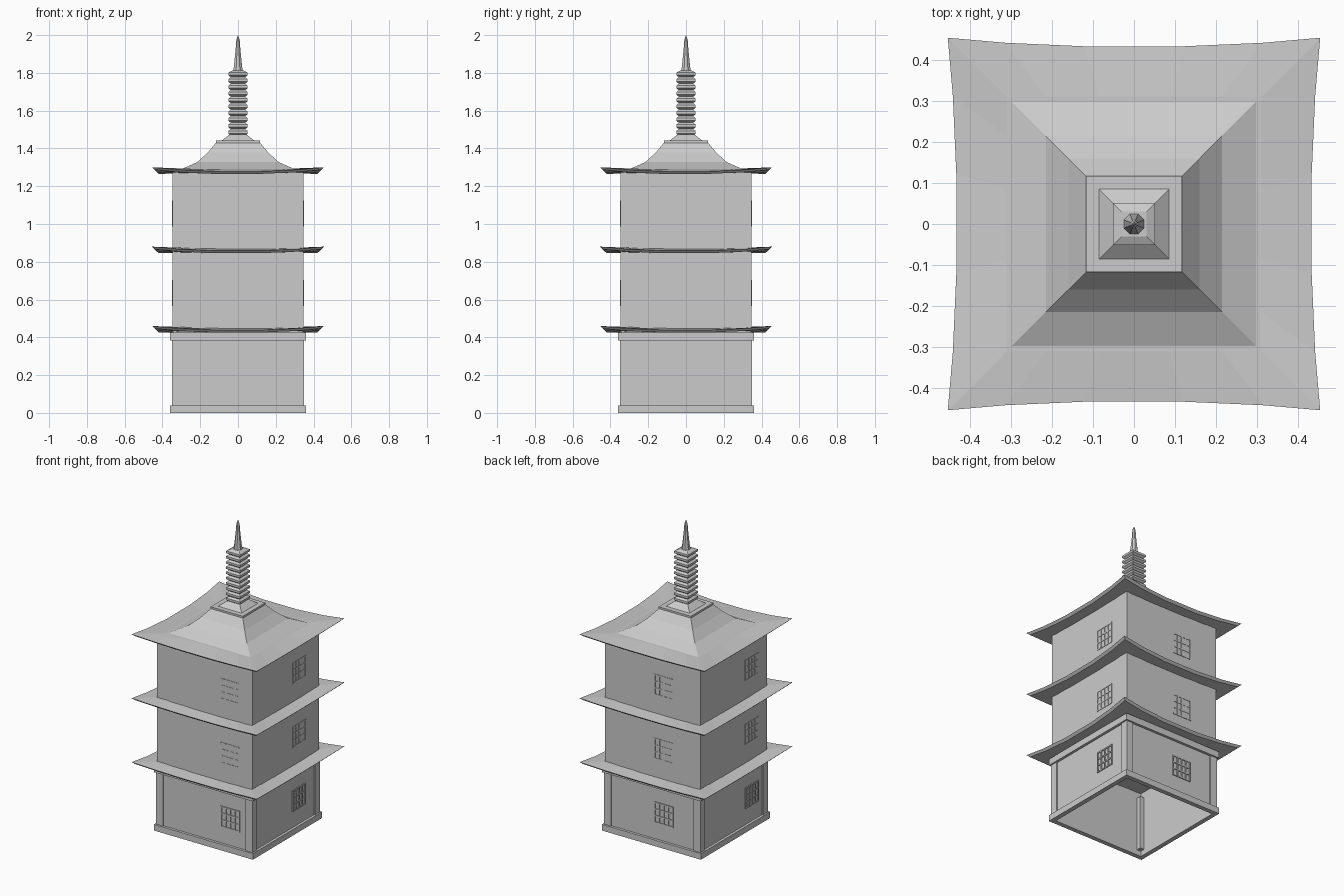
import bpy, bmesh, math
from mathutils import Matrix

if "Cube" in bpy.data.objects:
    bpy.data.objects.remove(bpy.data.objects["Cube"])


def finish(name, bm):
    bmesh.ops.remove_doubles(bm, verts=bm.verts, dist=1e-6)
    bmesh.ops.recalc_face_normals(bm, faces=bm.faces)
    me = bpy.data.meshes.new(name)
    bm.to_mesh(me)
    bm.free()
    ob = bpy.data.objects.new(name, me)
    bpy.context.collection.objects.link(ob)
    return ob


def stack(name, profile, n=4, closed=False):
    """Sweep a (half width, z) profile around z with n sides."""
    bm = bmesh.new()
    rings = []
    for w, z in profile:
        r = w / math.cos(math.pi / n)
        rings.append([bm.verts.new((r * math.cos((k + .5) * 2 * math.pi / n),
                                    r * math.sin((k + .5) * 2 * math.pi / n), z)) for k in range(n)])
    pairs = list(zip(rings, rings[1:]))
    if closed:
        pairs.append((rings[-1], rings[0]))
    else:
        bm.faces.new(rings[0])
        bm.faces.new(rings[-1])
    for a, b in pairs:
        for k in range(n):
            bm.faces.new((a[k], a[(k + 1) % n], b[(k + 1) % n], b[k]))
    return finish(name, bm)


def tube(name, outer, inner, z0, z1):
    return stack(name, [(outer, z0), (outer, z1), (inner, z1), (inner, z0)], closed=True)


def add_box(bm, lo, hi, rot=0):
    size = [h - l for l, h in zip(lo, hi)]
    mid = [(h + l) / 2 for l, h in zip(lo, hi)]
    m = Matrix.Rotation(rot, 4, 'Z') @ Matrix.Translation(mid) @ Matrix.Diagonal((*size, 1))
    bmesh.ops.create_cube(bm, size=1, matrix=m)


def eave(name, z):
    """Thin slab whose edges sag in the middle and flare out and up at the corners."""
    bm = bmesh.new()
    steps = [-1, -.69, -.27, .27, .69]

    def ring(mid, flare, zmid, lift):
        out = []
        for s in range(4):
            rot = Matrix.Rotation(s * math.pi / 2, 3, 'Z')
            for t in steps:
                f = abs(t) ** 2.2
                v = bm.verts.new((t * (mid + flare), -(mid + flare * f), zmid + lift * f))
                v.co = rot @ v.co
                out.append(v)
        return out
    rings = [ring(.30, 0, z + .004, 0), ring(.418, .022, z, .022),
             ring(.433, .022, z + .014, .022), ring(.312, 0, z + .027, 0)]
    n = len(rings[0])
    for a, b in zip(rings, rings[1:]):
        for k in range(n):
            bm.faces.new((a[k], a[(k + 1) % n], b[(k + 1) % n], b[k]))
    bm.faces.new(rings[0])
    bm.faces.new(rings[-1])
    return finish(name, bm)


# base storey: hollow walls, plinth and top bands, corner posts
tube("base_walls", .343, .33, .02, .43)
tube("plinth_band", .36, .33, 0, .04)
tube("top_band", .36, .33, .383, .425)
bm = bmesh.new()
for k in range(4):
    add_box(bm, (.30, .30, .035), (.35, .35, .39), k * math.pi / 2)
finish("corner_posts", bm)

# upper storeys
for i, z in enumerate((.43, .85)):
    tube(f"upper_walls_{i + 1}", .346, .333, z, z + .43)

# eaves over each storey
for i, z in enumerate((.424, .844, 1.264)):
    eave(f"eave_{i + 1}", z)

# small lattice windows, barely raised from each wall
for i in range(3):
    bm = bmesh.new()
    z0 = .15 + .42 * i
    for k, cx in enumerate((.185, .14, -.0 + .08, .19)):
        rot = k * math.pi / 2
        for j in range(5):
            x = cx - .065 + j * .0325
            add_box(bm, (x - .004, -.349, z0), (x + .004, -.34, z0 + .13), rot)
        for j in range(4):
            z = z0 + j * .13 / 3
            add_box(bm, (cx - .069, -.3485, z - .004), (cx + .069, -.34, z + .004), rot)
    finish(f"windows_{i + 1}", bm)

# concave hipped roof and stepped cap
stack("hip_roof", [(.312, 1.285), (.215, 1.328), (.16, 1.378), (.115, 1.432)])
stack("roof_cap", [(.117, 1.430), (.117, 1.442)])
stack("spire_foot", [(.088, 1.44), (.05, 1.47), (.04, 1.475)])

# ringed square spire
rings, z0, z1 = 10, 1.468, 1.812
h = (z1 - z0) / rings
profile = []
for i in range(rings):
    z = z0 + i * h
    profile += [(.038, z), (.051, z + .3 * h), (.051, z + .7 * h)]
profile.append((.03, z1))
stack("spire_rings", profile)

# octagonal finial
stack("finial", [(.026, 1.805), (.021, 1.84), (.013, 1.92), (.009, 1.975), (.001, 2.0)], n=8)
